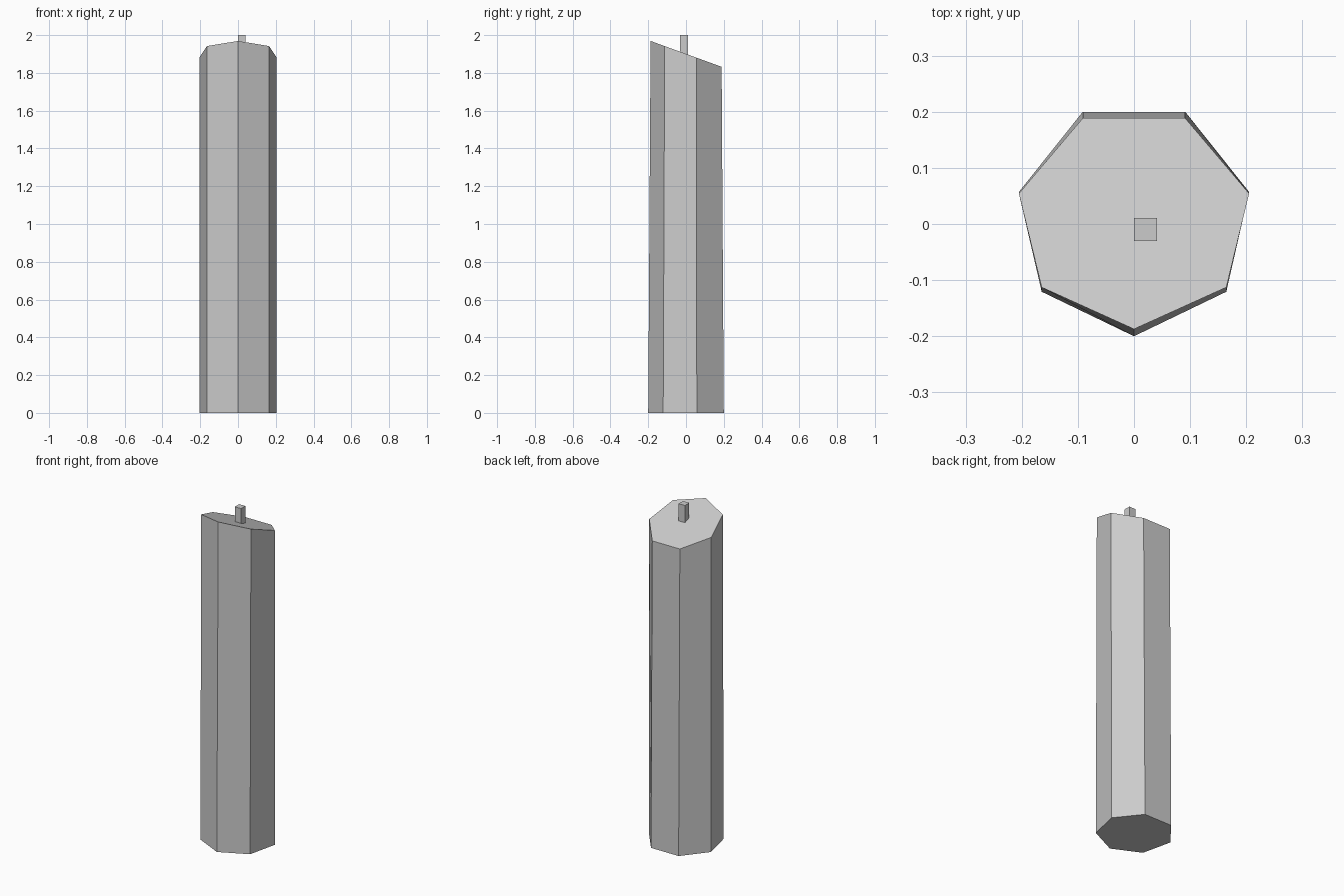
import bpy, bmesh
from math import pi, radians
from mathutils import Matrix, Vector

if "Cube" in bpy.data.objects:
    bpy.data.objects.remove(bpy.data.objects["Cube"], do_unlink=True)

grey = bpy.data.materials.new("light_grey")
grey.use_nodes = True
color = (0.6, 0.6, 0.6, 1)
grey.diffuse_color = color
grey.node_tree.nodes["Principled BSDF"].inputs["Base Color"].default_value = color


def add_object(name, bm):
    mesh = bpy.data.meshes.new(name)
    bm.to_mesh(mesh)
    bm.free()
    mesh.materials.append(grey)
    obj = bpy.data.objects.new(name, mesh)
    bpy.context.collection.objects.link(obj)
    return obj


# Seven-sided column with one corner at the front and a tilted top face
radius, height, offset = 0.2104, 1.897, 0.0104
bm = bmesh.new()
bmesh.ops.create_cone(bm, cap_ends=True, segments=7, radius1=radius,
                      radius2=radius, depth=height)
first = bm.verts[:][0].co
turn = Vector((first.x, first.y)).angle_signed(Vector((0, -1)))
bmesh.ops.rotate(bm, verts=bm.verts, matrix=Matrix.Rotation(-turn, 3, "Z"))
bmesh.ops.translate(bm, verts=bm.verts, vec=(0, offset, height / 2))
pivot = Vector((0, offset, height))
top = [v for v in bm.verts if v.co.z > height / 2]
bmesh.ops.rotate(bm, verts=top, cent=pivot,
                 matrix=Matrix.Rotation(radians(-20), 3, "X"))
add_object("column", bm)

# Small square peg standing on the tilted top
bm = bmesh.new()
bmesh.ops.create_cube(bm, size=1)
bmesh.ops.scale(bm, verts=bm.verts, vec=(0.041, 0.041, 0.12))
bmesh.ops.translate(bm, verts=bm.verts, vec=(0.0205, -0.01, 1.94))
add_object("peg", bm)
